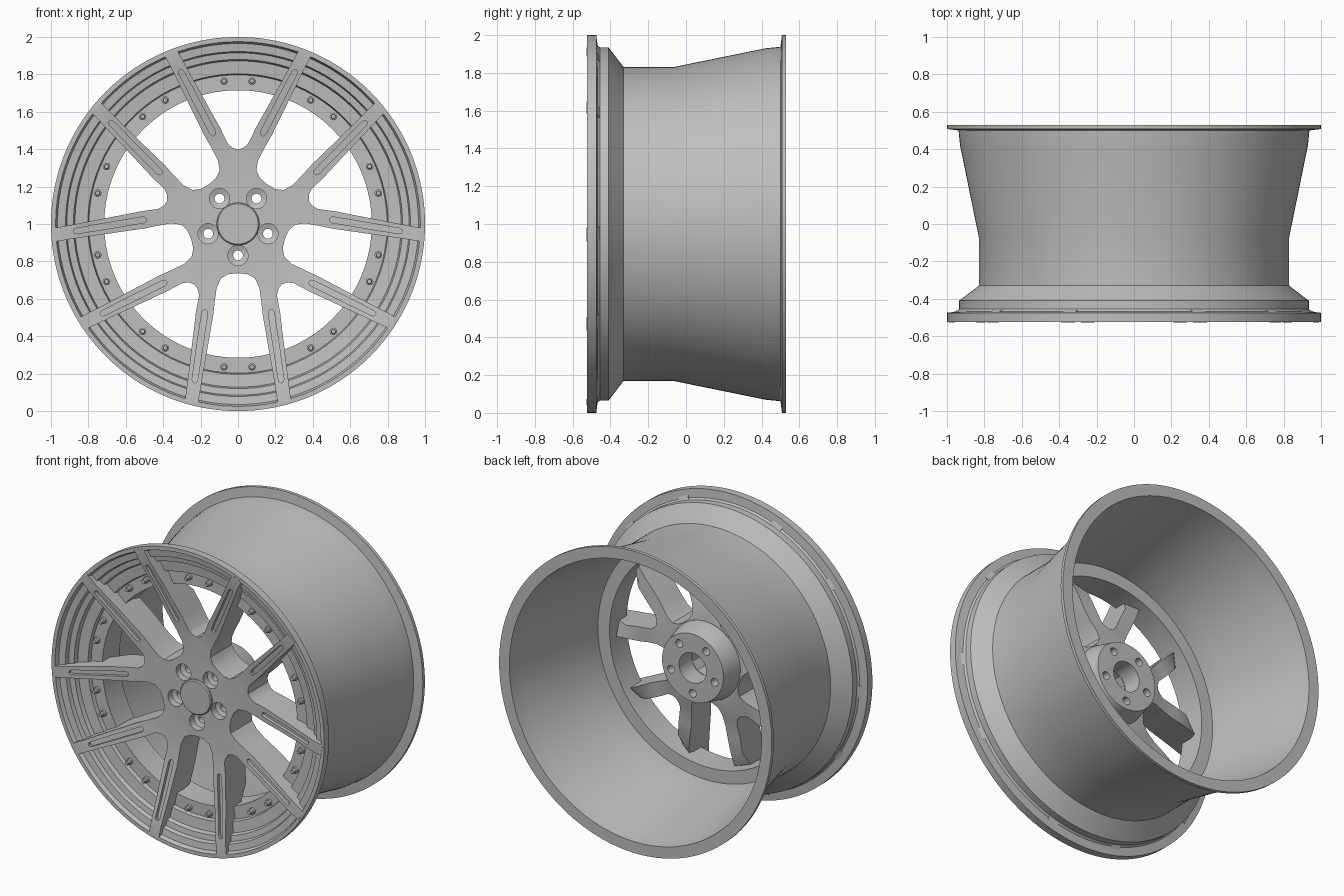
import bpy, bmesh, math
from mathutils import Vector

if "Cube" in bpy.data.objects:
    bpy.data.objects.remove(bpy.data.objects["Cube"])

metal = bpy.data.materials.new("silver_grey")
metal.diffuse_color = (0.52, 0.52, 0.52, 1)
metal.use_nodes = True
metal.node_tree.nodes["Principled BSDF"].inputs["Base Color"].default_value = metal.diffuse_color
CZ = 1.0  # wheel axle height


def finish(bm, name):
    bmesh.ops.recalc_face_normals(bm, faces=bm.faces)
    me = bpy.data.meshes.new(name)
    bm.to_mesh(me)
    bm.free()
    ob = bpy.data.objects.new(name, me)
    bpy.context.collection.objects.link(ob)
    me.materials.append(metal)
    return ob


def smooth(ob, deg=28):
    bpy.ops.object.select_all(action='DESELECT')
    ob.select_set(True)
    bpy.context.view_layer.objects.active = ob
    bpy.ops.object.shade_smooth_by_angle(angle=math.radians(deg))


def cut(ob, cutter):
    m = ob.modifiers.new("cut", 'BOOLEAN')
    m.object, m.solver = cutter, 'EXACT'
    bpy.context.view_layer.objects.active = ob
    bpy.ops.object.modifier_apply(modifier=m.name)


def lathe(bm, prof, n, cx=0, cz=0, closed=True):
    """Turn (radius, y) points about the y direction; open profiles get end caps."""
    rings = [[bm.verts.new((cx + r * math.cos(2 * math.pi * i / n), y,
                            CZ + cz + r * math.sin(2 * math.pi * i / n)))
              for i in range(n)] for r, y in prof]
    pairs = list(zip(rings, rings[1:] + rings[:1]))
    for a, b in pairs if closed else pairs[:-1]:
        for i in range(n):
            j = (i + 1) % n
            bm.faces.new((a[i], a[j], b[j], b[i]))
    if not closed:
        bm.faces.new(rings[0])
        bm.faces.new(rings[-1])


def polar(r, deg):
    return r * math.cos(math.radians(deg)), r * math.sin(math.radians(deg))


def interp(table, x):
    for (x0, y0), (x1, y1) in zip(table, table[1:]):
        if x <= x1:
            return y0 + (y1 - y0) * max(0, (x - x0) / (x1 - x0))
    return table[-1][1]


# rim: barrel, stepped front lip and bolt ring in one turned section
bm = bmesh.new()
lathe(bm, [(1, -.525), (1, -.475), (.945, -.468), (.935, -.455), (.935, -.41), (.83, -.33),
           (.83, -.07), (.93, .42), (.938, .50), (1, .508), (1, .53),
           (.925, .53), (.912, .42), (.812, -.07), (.80, -.22), (.715, -.22),
           (.715, -.40), (.797, -.40), (.803, -.425), (.872, -.432), (.88, -.46),
           (.915, -.465), (.922, -.492), (.965, -.498), (.975, -.525)], 160)
smooth(finish(bm, "rim"))

# spoke star: each V arm is a row of (left, right) points, mirrored and repeated
FRONT = [(.30, -.43), (.45, -.44), (.70, -.48), (.93, -.525), (1, -.527)]
BACK = [(.28, -.20), (.45, -.24), (.70, -.26), (.725, -.37), (.80, -.39), (.90, -.44), (.985, -.482)]
U, N = Vector((.463, .886)), Vector((.886, -.463))
G, GP = Vector(polar(1, 54)), Vector(polar(1, 144))


def along(t, off):
    return Vector((0, .23)) + U * t + N * off


def gap(p, r):
    return G * r + GP * p


rows = [(Vector(a), gap(*b)) for a, b in [
    ((0, .10), (0, .10)), ((0, .20), (0, .20)), ((0, .30), (0, .263)), ((0, .37), (.05, .268)),
    ((0, .398), (.09, .29)), ((.03, .408), (.114, .34)), ((.055, .43), (.125, .42))]]
rows += [(along(t, -w), along(t, w)) for t, w in [
    (.30, .047), (.40, .044), (.495, .042), (.52, .041), (.60, .039), (.70, .037), (.775, .036)]]


def slab(rows, front, back, name):
    """Solid with front and back skins following the radius, over ten mirrored arms."""
    bm, cache, edges = bmesh.new(), {}, {}

    def vert(p, table):
        key = (round(p.x, 4), round(p.y, 4), table is front)
        if key not in cache:
            cache[key] = bm.verts.new((p.x, interp(table, p.length), CZ + p.y))
        return cache[key]

    for k in range(5):
        c, s = polar(1, 72 * k)
        for m in (1, -1):
            pts = [[Vector((m * p.x * c - p.y * s, m * p.x * s + p.y * c)) for p in row] for row in rows]
            for a, b in zip(pts, pts[1:]):
                quad = (a[0], a[1], b[1], b[0])
                f = [vert(p, front) for p in quad]
                r = [vert(p, back) for p in quad]
                bm.faces.new(f)
                bm.faces.new(r)
                for i in range(4):
                    j = (i + 1) % 4
                    edges.setdefault(frozenset((f[i], f[j])), []).append((f[i], f[j], r[j], r[i]))
    for quads in edges.values():
        if len(quads) == 1:
            bm.faces.new(quads[0])
    return finish(bm, name)


star = slab(rows, FRONT, BACK, "spokes")

# long grooves in the spoke faces
groove_rows = [(along(t, -w), along(t, w)) for t, w in [
    (.275, .006), (.283, .013), (.295, .016), (.40, .016), (.50, .016),
    (.62, .015), (.652, .015), (.663, .012), (.67, .006)]]
grooves = slab(groove_rows, [(r, y - .06) for r, y in FRONT],
               [(r, y + .022) for r, y in FRONT], "groove_cutter")

# counterbored lug holes
bm = bmesh.new()
for k in range(5):
    x, z = polar(.168, 54 + 72 * k)
    lathe(bm, [(.054, -.6), (.054, -.385), (.026, -.375), (.026, .1)], 32, x, z, closed=False)
lugs = finish(bm, "lug_cutter")

# hub boss behind the spokes
bm = bmesh.new()
lathe(bm, [(.262, -.30), (.262, -.22), (.225, -.07), (.10, -.07), (.10, -.30)], 80)
boss = finish(bm, "hub_boss")

cut(star, grooves)
cut(star, lugs)
cut(boss, lugs)
for helper in (grooves, lugs):
    bpy.data.objects.remove(helper)
smooth(star)
smooth(boss)

# centre cap
bm = bmesh.new()
lathe(bm, [(.10, -.39), (.114, -.42), (.114, -.442), (.108, -.448)], 64, closed=False)
smooth(finish(bm, "centre_cap"))

# ring bolts in pairs
bm = bmesh.new()
for k in range(10):
    for d in (-5.6, 5.6):
        x, z = polar(.768, 18 + 36 * k + d)
        lathe(bm, [(.020, -.39), (.020, -.415), (.014, -.418), (.014, -.436), (.011, -.440)],
              16, x, z, closed=False)
smooth(finish(bm, "ring_bolts"))
